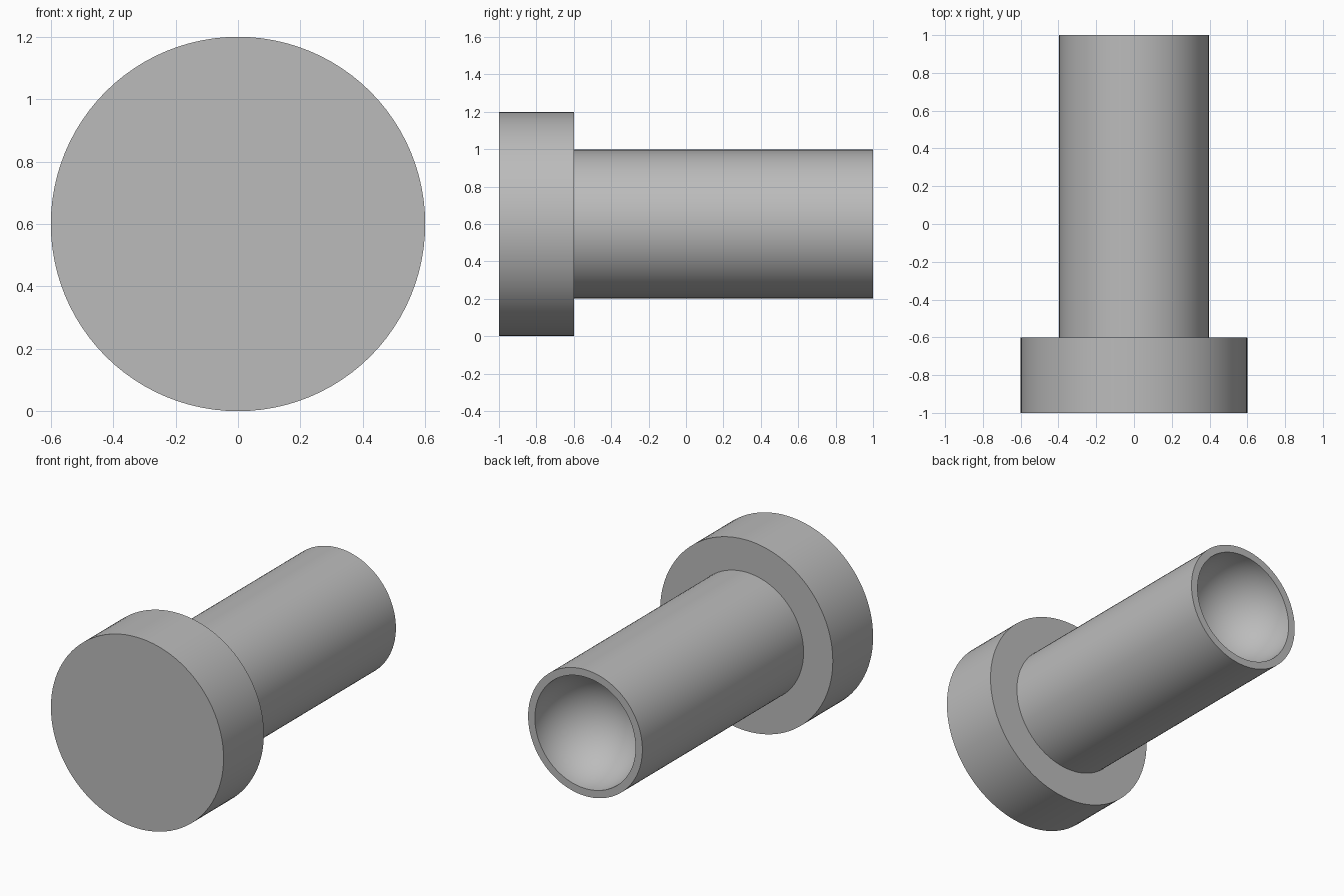
import bpy, bmesh
from math import sin, cos, pi, radians

if "Cube" in bpy.data.objects:
    bpy.data.objects.remove(bpy.data.objects["Cube"])

SEGMENTS = 96
AXIS_Z = 0.6

grey = bpy.data.materials.new("plain grey")
grey.use_nodes = True
colour = (0.5, 0.5, 0.5, 1)
grey.diffuse_color = colour
grey.node_tree.nodes["Principled BSDF"].inputs["Base Color"].default_value = colour


def lathe(name, profile):
    """Spin (radius, y) points around the horizontal axis."""
    bm = bmesh.new()
    verts = [bm.verts.new((r, y, 0)) for r, y in profile]
    edges = [bm.edges.new(pair) for pair in zip(verts, verts[1:])]
    bmesh.ops.spin(bm, geom=verts + edges, cent=(0, 0, 0), axis=(0, 1, 0),
                   angle=2 * pi, steps=SEGMENTS, use_duplicate=False)
    bmesh.ops.remove_doubles(bm, verts=bm.verts, dist=0.0001)
    bmesh.ops.recalc_face_normals(bm, faces=bm.faces)
    mesh = bpy.data.meshes.new(name)
    bm.to_mesh(mesh)
    bm.free()
    mesh.materials.append(grey)
    obj = bpy.data.objects.new(name, mesh)
    obj.location.z = AXIS_Z
    bpy.context.collection.objects.link(obj)
    bpy.ops.object.select_all(action='DESELECT')
    obj.select_set(True)
    bpy.context.view_layer.objects.active = obj
    bpy.ops.object.shade_smooth_by_angle(angle=radians(30))
    return obj


# One closed body: disc head, stem, and a hemispherical hollow in the stem end
HEAD, STEM, BOWL = 0.6, 0.397, 0.35
hollow = [(BOWL * cos(a), 1 - BOWL * sin(a))
          for a in (i * pi / 48 for i in range(24))]
lathe("headed_stem", [(0, -1), (HEAD, -1), (HEAD, -0.6), (STEM, -0.6), (STEM, 1)]
      + hollow + [(0, 1 - BOWL)])
